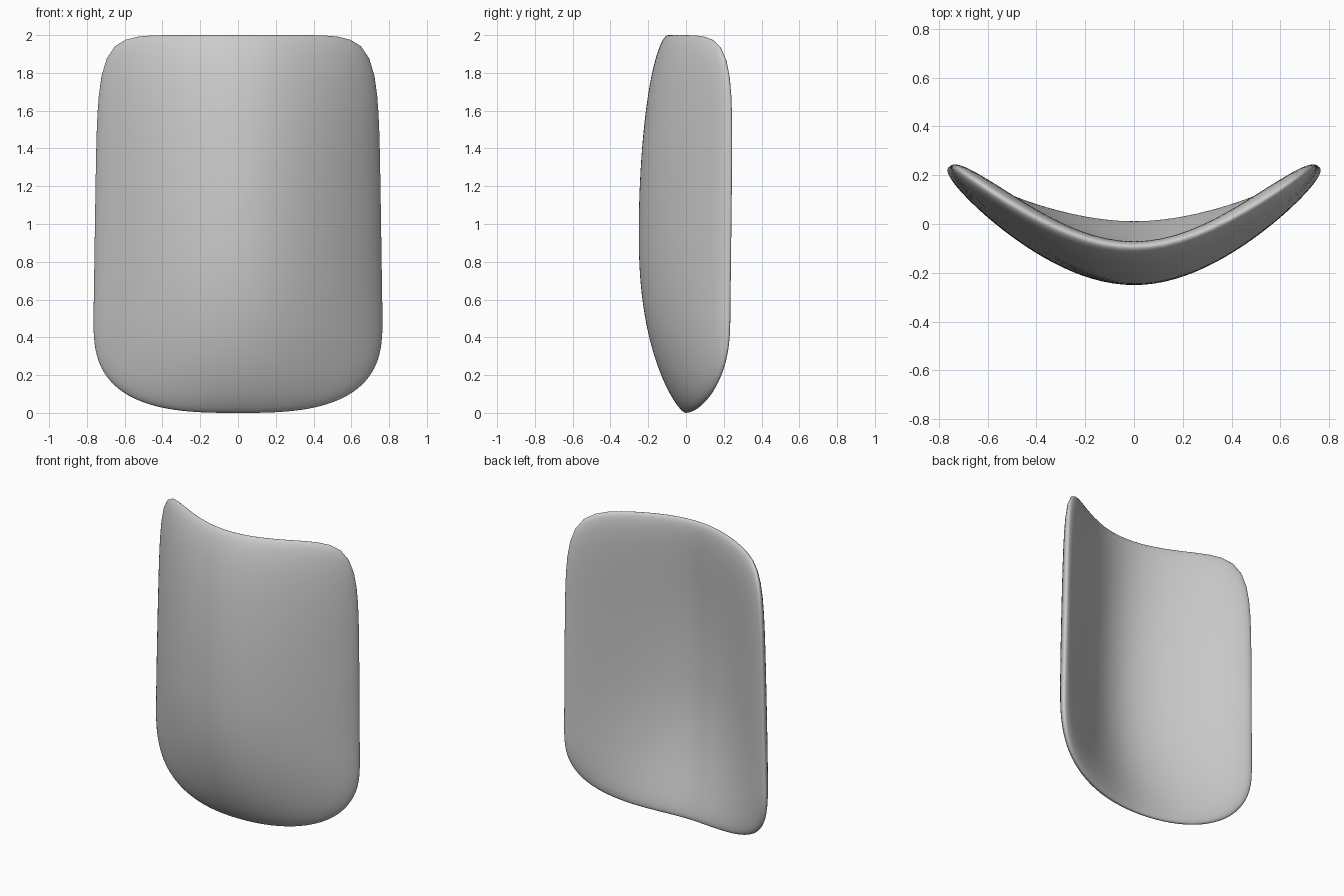
import bpy, bmesh, math

cube = bpy.data.objects.get("Cube")
if cube:
    bpy.data.objects.remove(cube, do_unlink=True)

HALF_WIDTH = 0.765
SEGMENTS, RINGS = 144, 56


def taper(z):
    return 1 - 0.02 * max(0, z - 0.5)


def outline(angle):
    """Rounded panel outline: tight upper corners, softer lower corners."""
    c, s = math.cos(angle), math.sin(angle)
    height, power = (1.5, 9) if s > 0 else (0.5, 2.9)
    r = (abs(c / HALF_WIDTH) ** power + abs(s / height) ** power) ** (-1 / power)
    z = 0.5 + r * s
    return r * c * taper(z), z


def sweep(r, a=0.7):
    """Horizontal bend: round in the middle, straighter to the sides."""
    bend = lambda v: math.sqrt(1 + (v / a) ** 2) - 1
    return bend(r) / bend(1)


def mid_depth(x, z):
    """Depth of the panel's middle layer."""
    if z < 0.95:
        spine = -0.19 * (1 - ((0.95 - z) / 0.95) ** 2.3)
    else:
        spine = -0.19 + 0.095 * ((z - 0.95) / 1.05) ** 2
    side = 0.215 + 0.012 * z
    return spine + (side - spine) * sweep(abs(x) / (HALF_WIDTH * taper(z)))


def surface_point(bm, angle, phi):
    scale = math.sin(phi)
    x, z = outline(angle)
    x, z = x * scale, 1 + (z - 1) * scale
    z = max(z, 0)
    step = 0.01
    slope = (mid_depth(x + step, z) - mid_depth(x - step, z)) / (2 * step)
    half = 0.06 * math.sqrt(max(0, 1 - scale ** 6)) * math.sqrt(1 + slope ** 2)
    side = -1 if phi < math.pi / 2 else 1
    return bm.verts.new((x, mid_depth(x, z) + side * half, z))


# Curved panel: rings run from the front centre, round the rim, to the back centre
bm = bmesh.new()
front = surface_point(bm, 0, 0)
back = surface_point(bm, 0, math.pi)
rings = [[surface_point(bm, math.tau * i / SEGMENTS, math.pi * k / RINGS)
          for i in range(SEGMENTS)] for k in range(1, RINGS)]
for i in range(SEGMENTS):
    j = (i + 1) % SEGMENTS
    bm.faces.new((front, rings[0][i], rings[0][j]))
    bm.faces.new((back, rings[-1][j], rings[-1][i]))
    for a, b in zip(rings, rings[1:]):
        bm.faces.new((a[i], b[i], b[j], a[j]))
bmesh.ops.recalc_face_normals(bm, faces=bm.faces)
for face in bm.faces:
    face.smooth = True

mesh = bpy.data.meshes.new("curved_panel")
bm.to_mesh(mesh)
bm.free()
panel = bpy.data.objects.new("curved_panel", mesh)
bpy.context.collection.objects.link(panel)

# Plain grey finish
grey = bpy.data.materials.new("light_grey")
grey.use_nodes = True
colour = (0.6, 0.6, 0.6, 1)
grey.diffuse_color = colour
grey.node_tree.nodes["Principled BSDF"].inputs["Base Color"].default_value = colour
mesh.materials.append(grey)
